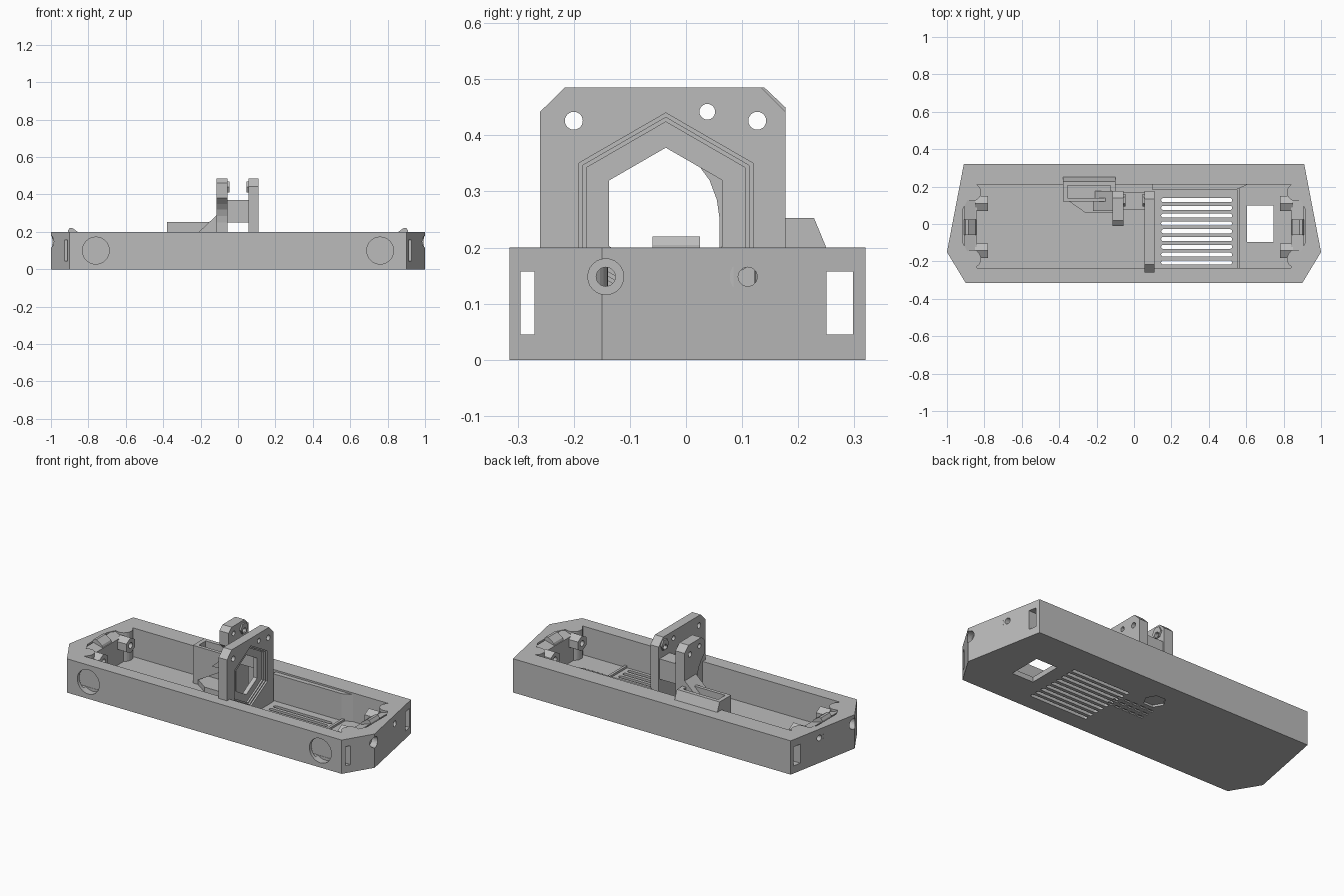
import bpy, bmesh
from math import pi, sin, cos
from mathutils import Vector

old = bpy.data.objects.get("Cube")
if old:
    bpy.data.objects.remove(old, do_unlink=True)

grey = bpy.data.materials.new("matte grey")
grey.use_nodes = True
GREY = (0.5, 0.5, 0.5, 1)
grey.diffuse_color = GREY
grey.node_tree.nodes["Principled BSDF"].inputs["Base Color"].default_value = GREY


def prism(name, pts, axis, lo, hi):
    """Extrude a 2D outline along an axis; outline uses the other two axes in order."""
    place = {"x": lambda p: (lo, p[0], p[1]),
             "y": lambda p: (p[0], lo, p[1]),
             "z": lambda p: (p[0], p[1], lo)}[axis]
    bm = bmesh.new()
    face = bm.faces.new([bm.verts.new(place(p)) for p in pts])
    out = bmesh.ops.extrude_face_region(bm, geom=[face])
    step = Vector([(hi - lo) * (a == axis) for a in "xyz"])
    moved = [v for v in out["geom"] if isinstance(v, bmesh.types.BMVert)]
    bmesh.ops.translate(bm, vec=step, verts=moved)
    bmesh.ops.recalc_face_normals(bm, faces=bm.faces)
    mesh = bpy.data.meshes.new(name)
    bm.to_mesh(mesh)
    bm.free()
    mesh.materials.append(grey)
    obj = bpy.data.objects.new(name, mesh)
    bpy.context.collection.objects.link(obj)
    return obj


def rect(a0, a1, b0, b1):
    return [(a0, b0), (a1, b0), (a1, b1), (a0, b1)]


def box(name, x0, x1, y0, y1, z0, z1):
    return prism(name, rect(x0, x1, y0, y1), "z", z0, z1)


def ngon(a, b, r, n=32, turn=0.0):
    return [(a + r * cos(turn + 2 * pi * i / n), b + r * sin(turn + 2 * pi * i / n))
            for i in range(n)]


def slot(x0, x1, y, r, n=6):
    """Outline of a slot with round ends."""
    right = [(x1 - r + r * cos(t), y + r * sin(t)) for t in (-pi / 2 + pi * i / n for i in range(n + 1))]
    return right + [(x0 + x1 - px, 2 * y - py) for px, py in right]


def cut(target, *cutters):
    bpy.context.view_layer.objects.active = target
    for c in cutters:
        c.hide_render = True
        mod = target.modifiers.new("cut", "BOOLEAN")
        mod.operation = "DIFFERENCE"
        mod.solver = "EXACT"
        mod.object = c
        bpy.ops.object.modifier_apply(modifier=mod.name)
        bpy.data.objects.remove(c, do_unlink=True)


# Tray shell with a tapered outline and open top
half = [(0.91, 0.32), (1.0, -0.15), (0.9, -0.315)]
body = prism("tray", half + [(-x, y) for x, y in reversed(half)], "z", 0, 0.2)
cut(body, box("cavity", -0.84, 0.84, -0.235, 0.21, 0.03, 0.3))

# Channels running the length of both long walls
cut(body, box("front_channel", -1.1, 1.1, -0.295, -0.27, 0.045, 0.157),
    box("back_channel", -1.1, 1.1, 0.25, 0.298, 0.045, 0.157))

# Round front ports, end screw holes and lowered end seats
for s in (-1, 1):
    cut(body, prism("port", ngon(0.76 * s, 0.1, 0.072), "y", -0.4, -0.272))
    for y in (-0.143, 0.11):
        cut(body, prism("screw_hole", ngon(y, 0.148, 0.017, 24), "x", 0.7 * s, 1.1 * s),
            prism("counterbore", ngon(y, 0.148, 0.032, 24), "x", 0.955 * s, 1.1 * s))
    seat = [(0.8, -0.15), (0.89, -0.15), (0.915, -0.1), (0.915, 0.08), (0.89, 0.13), (0.8, 0.13)]
    cut(body, prism("end_seat", [(x * s, y) for x, y in seat], "z", 0.182, 0.3))

# Floor vents and square opening
for i in range(9):
    cut(body, prism("vent", slot(0.145, 0.525, 0.128 - 0.0417 * i, 0.011), "z", -0.1, 0.1))
cut(body, box("square_opening", 0.605, 0.745, -0.097, 0.1, -0.1, 0.1))

# Shallow pockets under the floor
cut(body, prism("underside_pocket", ngon(-0.01, 0.155, 0.06, 6), "z", -0.1, 0.012))
for i in range(5):
    for j in range(3):
        x, y = -0.07 + 0.05 * i, -0.02 + 0.04 * j
        cut(body, box("underside_groove", x, x + 0.036, y, y + 0.015, -0.1, 0.008))

# Corner posts, end clips and captive nuts
for s, side in ((-1, "right"), (1, "left")):
    for y, end in ((0.17, "back"), (-0.187, "front")):
        prism(f"{side}_{end}_post", ngon(0.866 * s, y, 0.048), "z", 0.01, 0.2)
    prism(f"{side}_end_clip", [(0.91 * s, 0.17), (0.91 * s, 0.205), (0.9 * s, 0.22),
                               (0.885 * s, 0.22), (0.85 * s, 0.195), (0.84 * s, 0.17)], "y", -0.06, 0.025)
    for a, b in ((-0.15, -0.06), (0.025, 0.13)):
        prism(f"{side}_clip_ramp", [(0.905 * s, 0.17), (0.905 * s, 0.198), (0.84 * s, 0.18)], "y", a, b)
    for y, end in ((0.11, "back"), (-0.143, "front")):
        nut = prism(f"{side}_{end}_nut", ngon(y, 0.148, 0.046, 6, pi / 6), "x", 0.78 * s, 0.85 * s)
        cut(nut, prism("nut_hole", ngon(y, 0.148, 0.017, 24), "x", 0.7 * s, 0.9 * s))

# Ledge on the back wall and low frame around the vents
box("back_ledge", 0.1, 0.33, 0.182, 0.215, 0.165, 0.19)
prism("back_wall_liner", [(0.1, 0.185), (0.55, 0.185), (0.61, 0.212), (0.1, 0.212)], "z", 0.02, 0.19)
box("vent_end_rib", 0.55, 0.565, -0.235, 0.19, 0.02, 0.042)

# Upright plate with stepped hexagonal opening
plate = prism("upright_plate", [(-0.26, 0.02), (0.177, 0.02), (0.177, 0.442), (0.134, 0.485),
                                (-0.216, 0.485), (-0.26, 0.442)], "x", 0.055, 0.11)
for r, depth in ((0.179, 0.1), (0.171, 0.09), (0.163, 0.08), (0.117, 0.0)):
    cut(plate, prism("hex_step", ngon(-0.036, 0.261, r, 6, pi / 6), "x", depth, 0.2))
HOLES = ((-0.2, 0.426, 0.016), (0.127, 0.426, 0.016), (0.038, 0.442, 0.014))
for y, z, r in HOLES:
    cut(plate, prism("plate_hole", ngon(y, z, r, 24), "x", 0, 0.2))

# Parallel arm with curved throat, joined to the plate by a bridge
arm = prism("support_arm", [(0.177, 0.02), (0.177, 0.45), (0.14, 0.485), (0.02, 0.485), (-0.01, 0.46),
                            (-0.01, 0.38), (0.02, 0.35), (0.042, 0.32), (0.055, 0.285),
                            (0.06, 0.25), (0.06, 0.02)], "x", -0.115, -0.055)
for y, z, r in HOLES[1:]:
    cut(arm, prism("arm_hole", ngon(y, z, r, 24), "x", -0.2, 0))
box("bridge", -0.06, 0.06, 0.075, 0.17, 0.25, 0.37)
for x0, x1, label in ((-0.056, -0.046, "arm"), (0.046, 0.056, "plate")):
    ring = prism(f"{label}_nut_rim", ngon(0.127, 0.44, 0.034, 6), "x", x0, x1)
    cut(ring, prism("rim_hole", ngon(0.127, 0.426, 0.0165, 24), "x", -0.2, 0.2))

# Open pocket box on the back wall, with window and strut
pocket = prism("pocket_box", [(0.12, 0.03), (0.205, 0.03), (0.205, 0.19), (0.25, 0.2),
                              (0.228, 0.253), (0.12, 0.253)], "x", -0.38, -0.1)
cut(pocket, box("pocket_cavity", -0.355, -0.125, 0.14, 0.205, 0.2, 0.4),
    prism("pocket_window", [(-0.34, 0.06), (-0.15, 0.06), (-0.15, 0.17)], "y", 0, 0.185))
prism("strut", [(-0.11, 0.19), (-0.22, 0.19), (-0.115, 0.288)], "y", 0.07, 0.177)
prism("strut_foot", [(-0.36, 0.13), (-0.26, 0.06), (-0.1, 0.06), (-0.1, 0.13)], "z", 0.03, 0.06)
